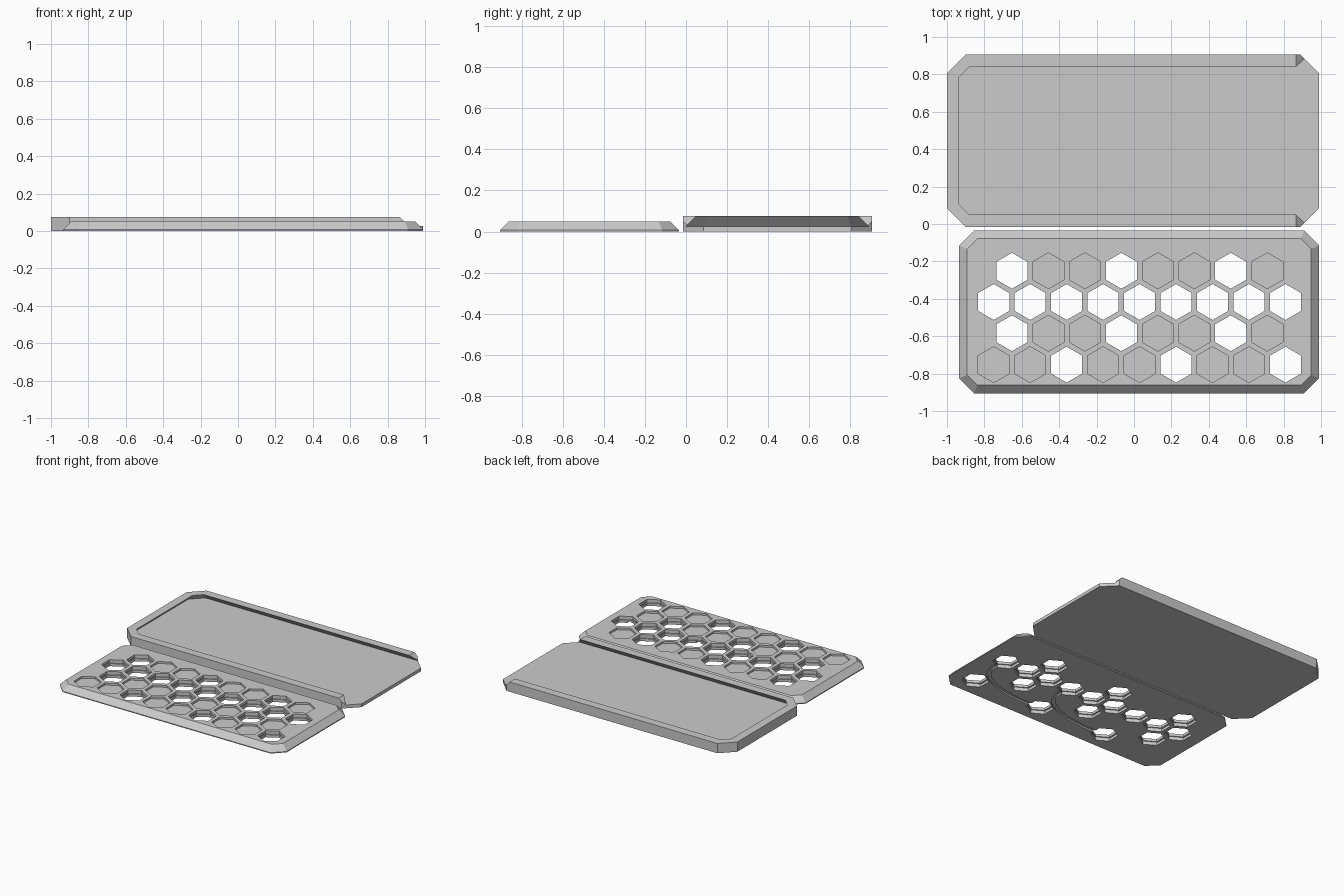
import bpy, bmesh, math
from mathutils import Vector

if "Cube" in bpy.data.objects:
    bpy.data.objects.remove(bpy.data.objects["Cube"])

grey = bpy.data.materials.new("plain grey")
grey.use_nodes = True
COLOUR = (0.6, 0.6, 0.6, 1)
grey.diffuse_color = COLOUR
grey.node_tree.nodes["Principled BSDF"].inputs["Base Color"].default_value = COLOUR


def loft(bm, rings):
    """Skin a closed solid through matching rings of points."""
    loops = [[bm.verts.new(p) for p in ring] for ring in rings]
    for a, b in zip(loops, loops[1:]):
        for i in range(len(a)):
            j = (i + 1) % len(a)
            bm.faces.new((a[i], a[j], b[j], b[i]))
    bm.faces.new(loops[0][::-1])
    bm.faces.new(loops[-1])


def finish(bm, name):
    bmesh.ops.recalc_face_normals(bm, faces=bm.faces[:])
    mesh = bpy.data.meshes.new(name)
    bm.to_mesh(mesh)
    bm.free()
    mesh.materials.append(grey)
    obj = bpy.data.objects.new(name, mesh)
    bpy.context.collection.objects.link(obj)
    return obj


def solid(name, rings):
    bm = bmesh.new()
    loft(bm, rings)
    return finish(bm, name)


def octagon(x0, x1, y0, y1, c, inset, z):
    """Corner-cut rectangle, moved inwards evenly by the inset."""
    x0, x1, y0, y1 = x0 + inset, x1 - inset, y0 + inset, y1 - inset
    c -= inset * (2 - math.sqrt(2))
    return [(x0 + c, y0, z), (x1 - c, y0, z), (x1, y0 + c, z), (x1, y1 - c, z),
            (x1 - c, y1, z), (x0 + c, y1, z), (x0, y1 - c, z), (x0, y0 + c, z)]


def hexagon(x, y, r, z):
    return [(x + r * math.sin(k * math.pi / 3), y + r * math.cos(k * math.pi / 3), z)
            for k in range(6)]


def carve(obj, cutter):
    mod = obj.modifiers.new("cut", 'BOOLEAN')
    mod.operation, mod.solver, mod.object = 'DIFFERENCE', 'EXACT', cutter
    bpy.context.view_layer.update()
    deps = bpy.context.evaluated_depsgraph_get()
    mesh = bpy.data.meshes.new_from_object(obj.evaluated_get(deps))
    obj.modifiers.clear()
    obj.data = mesh
    bpy.data.objects.remove(cutter)


# Tray with a dovetail recess, open at its left end
tray_size = (-1, 0.99, -0.015, 0.905, 0.1)
tray = solid("tray", [octagon(*tray_size, 0, z) for z in (0, 0.075)])
recess = (-0.985, 2, 0, 0.89, 0.085)
carve(tray, solid("recess_cutter", [octagon(*recess, 0, 0.025),
                                    octagon(*recess, 0.06, 0.085)]))
wedge = [(0.855, 0.085), (0.915, 0.025), (2, 0.025), (2, 0.085)]
carve(tray, solid("end_cutter", [[(x, y, z) for x, z in wedge] for y in (-1, 2)]))

# Sliding lid with sloped edges
lid_size = (-0.935, 0.99, -0.905, -0.035, 0.08)
lid = solid("lid", [octagon(*lid_size, inset, z)
                    for inset, z in ((0, 0), (0, 0.007), (0.043, 0.05))])

# Honeycomb of shallow pockets, with a pattern of through holes
PITCH, RADIUS = 0.195, 0.096
bm = bmesh.new()
for row, y in enumerate((-0.25, -0.417, -0.584, -0.752)):
    offset_row = row % 2 == 0
    for k in range(8 if offset_row else 9):
        x = -0.75 + PITCH * (k + (0.5 if offset_row else 0))
        through = row == 1 or (k % 3 == 0 if offset_row else k % 3 == 2)
        if through:
            steps = ((RADIUS, -0.02), (RADIUS, 0.02), (0.105, 0.02),
                     (0.105, 0.03), (RADIUS, 0.03), (RADIUS, 0.07))
        else:
            steps = ((RADIUS, 0.035), (RADIUS, 0.07))
        loft(bm, [hexagon(x, y, r, z) for r, z in steps])
carve(lid, finish(bm, "honeycomb_cutter"))

# Curved channels under the lid, each joining two holes
bm = bmesh.new()
for shift in (0, -3 * PITCH):
    a, b, c, d = (Vector((x + shift, y)) for x, y in
                  ((0.81, -0.417), (0.93, -0.7), (0.55, -0.78), (0.225, -0.752)))
    rings = []
    for i in range(25):
        t = i / 24
        s = 1 - t
        p = a * s**3 + b * 3 * s * s * t + c * 3 * s * t * t + d * t**3
        v = (b - a) * s * s + (c - b) * 2 * s * t + (d - c) * t * t
        n = Vector((-v.y, v.x)).normalized() * 0.014
        rings.append([((p + n * side).x, (p + n * side).y, z)
                      for side, z in ((-1, -0.01), (1, -0.01), (1, 0.012), (-1, 0.012))])
    loft(bm, rings)
carve(lid, finish(bm, "channel_cutter"))
